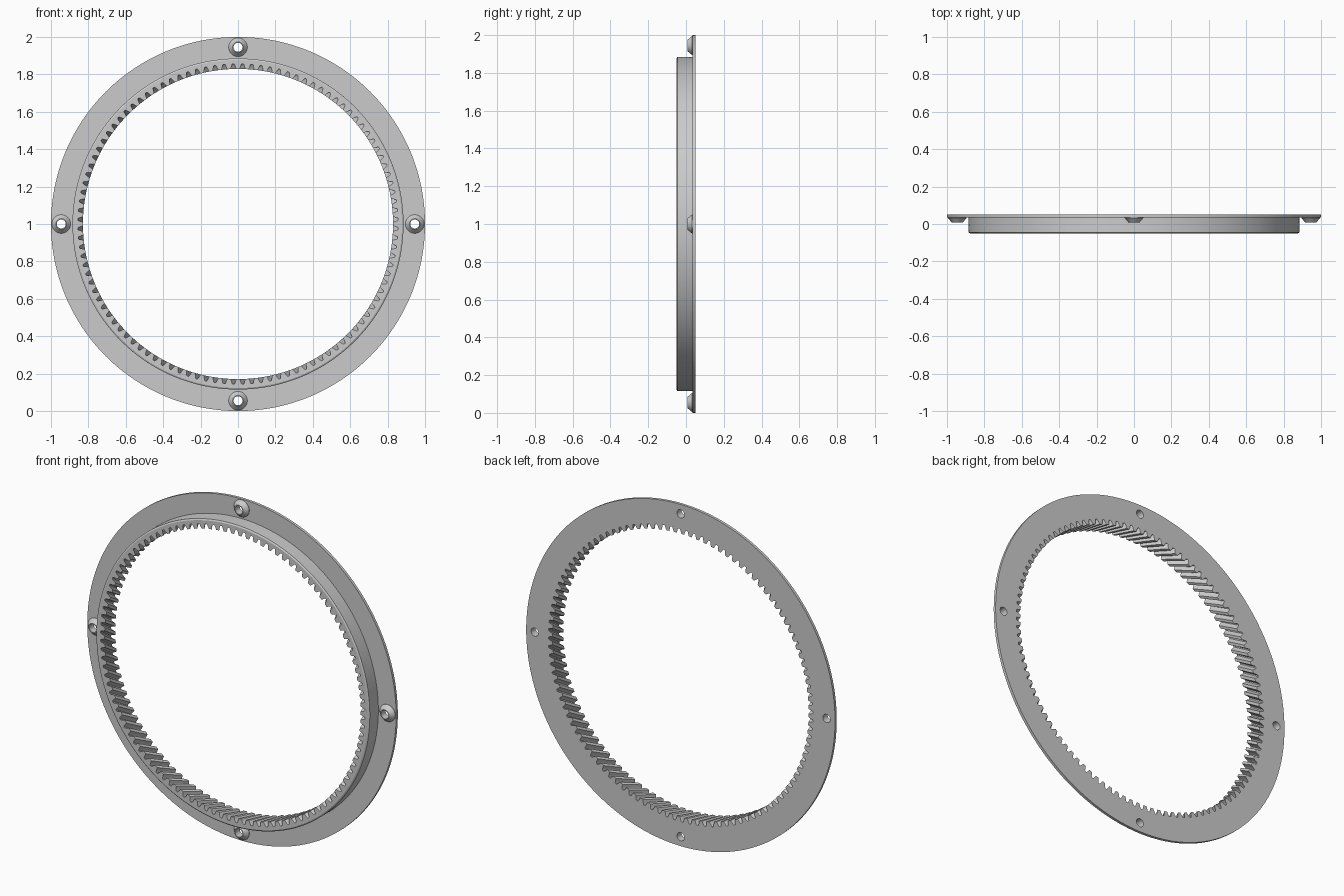
import bpy, bmesh
from math import pi, cos, sin, radians

if "Cube" in bpy.data.objects:
    bpy.data.objects.remove(bpy.data.objects["Cube"])

TEETH = 108
PITCH = 2 * pi / TEETH
TWIST = 0.075              # helix rotation from front to back
FRONT, BACK = -0.05, 0.05
FLANGE_Y = 0.034           # front face of the flange
R_BODY, R_BOLT, R_HOLE = 0.885, 0.945, 0.024

# one tooth and one gap: (fraction of pitch, radius)
TOOTH = [(-0.19, 0.829), (0.19, 0.829), (0.28, 0.842),
         (0.36, 0.854), (0.42, 0.857), (0.58, 0.857),
         (0.64, 0.854), (0.72, 0.842)]


def finish(bm, name, angle=30):
    bmesh.ops.recalc_face_normals(bm, faces=bm.faces)
    me = bpy.data.meshes.new(name)
    bm.to_mesh(me)
    bm.free()
    ob = bpy.data.objects.new(name, me)
    bpy.context.collection.objects.link(ob)
    smooth(ob, angle)
    return ob


def smooth(ob, angle):
    bpy.ops.object.select_all(action='DESELECT')
    ob.select_set(True)
    bpy.context.view_layer.objects.active = ob
    bpy.ops.object.shade_smooth_by_angle(angle=radians(angle))


def bridge_rings(bm, rings):
    """Join a closed chain of equal vertex loops with quads."""
    n = len(rings[0])
    for a, b in zip(rings, rings[1:] + rings[:1]):
        for i in range(n):
            j = (i + 1) % n
            bm.faces.new((a[i], a[j], b[j], b[i]))


def gear_loop(bm, y, radius=None):
    """Loop at depth y: tooth outline, or a plain circle if radius is given."""
    turn = TWIST * (y - FRONT) / (BACK - FRONT)
    loop = []
    for k in range(TEETH):
        for f, r in TOOTH:
            a = (k + f) * PITCH + turn
            r = radius or r
            loop.append(bm.verts.new((r * cos(a), y, 1 + r * sin(a))))
    return loop


# toothed ring with helical inner teeth and a chamfered front rim
bm = bmesh.new()
ys = [FRONT + (BACK - FRONT) * i / 5 for i in range(6)]
rings = [gear_loop(bm, y) for y in reversed(ys)]
rings.append(gear_loop(bm, FRONT, R_BODY - 0.008))
rings += [gear_loop(bm, y, R_BODY) for y in [FRONT + 0.005] + ys[1:]]
bridge_rings(bm, rings)
finish(bm, "toothed_ring")

# thin flange with four bolt holes, from a filled flat curve
cu = bpy.data.curves.new("flange", 'CURVE')
cu.dimensions, cu.fill_mode = '2D', 'BOTH'
cu.extrude = (BACK - FLANGE_Y) / 2


def add_circle(cx, cy, r, n):
    sp = cu.splines.new('POLY')
    sp.points.add(n - 1)
    for i, p in enumerate(sp.points):
        a = 2 * pi * i / n
        p.co = (cx + r * cos(a), cy + r * sin(a), 0, 1)
    sp.use_cyclic_u = True


bolts = [(R_BOLT * cos(k * pi / 2), R_BOLT * sin(k * pi / 2)) for k in range(4)]
add_circle(0, 0, 1.0, 192)
add_circle(0, 0, R_BODY - 0.001, 192)
for x, z in bolts:
    add_circle(x, z, R_HOLE, 32)
flange = bpy.data.objects.new("flange", cu)
bpy.context.collection.objects.link(flange)
flange.rotation_euler = (pi / 2, 0, 0)
flange.location = (0, (BACK + FLANGE_Y) / 2, 1)
flange.select_set(True)
bpy.ops.object.select_all(action='DESELECT')
flange.select_set(True)
bpy.context.view_layer.objects.active = flange
bpy.ops.object.convert(target='MESH')
smooth(bpy.context.view_layer.objects.active, 30)

# conical hollow bosses around the bolt holes
BOSS = [(0.05, FLANGE_Y + 0.001), (0.05, FLANGE_Y - 0.002), (0.029, 0.007),
        (R_HOLE, 0.007), (R_HOLE, FLANGE_Y + 0.001)]
for k, (x, z) in enumerate(bolts):
    bm = bmesh.new()
    rings = [[bm.verts.new((x + r * cos(2 * pi * i / 32), y,
                            1 + z + r * sin(2 * pi * i / 32)))
              for i in range(32)] for r, y in BOSS]
    bridge_rings(bm, rings)
    finish(bm, f"bolt_boss_{k + 1}")
